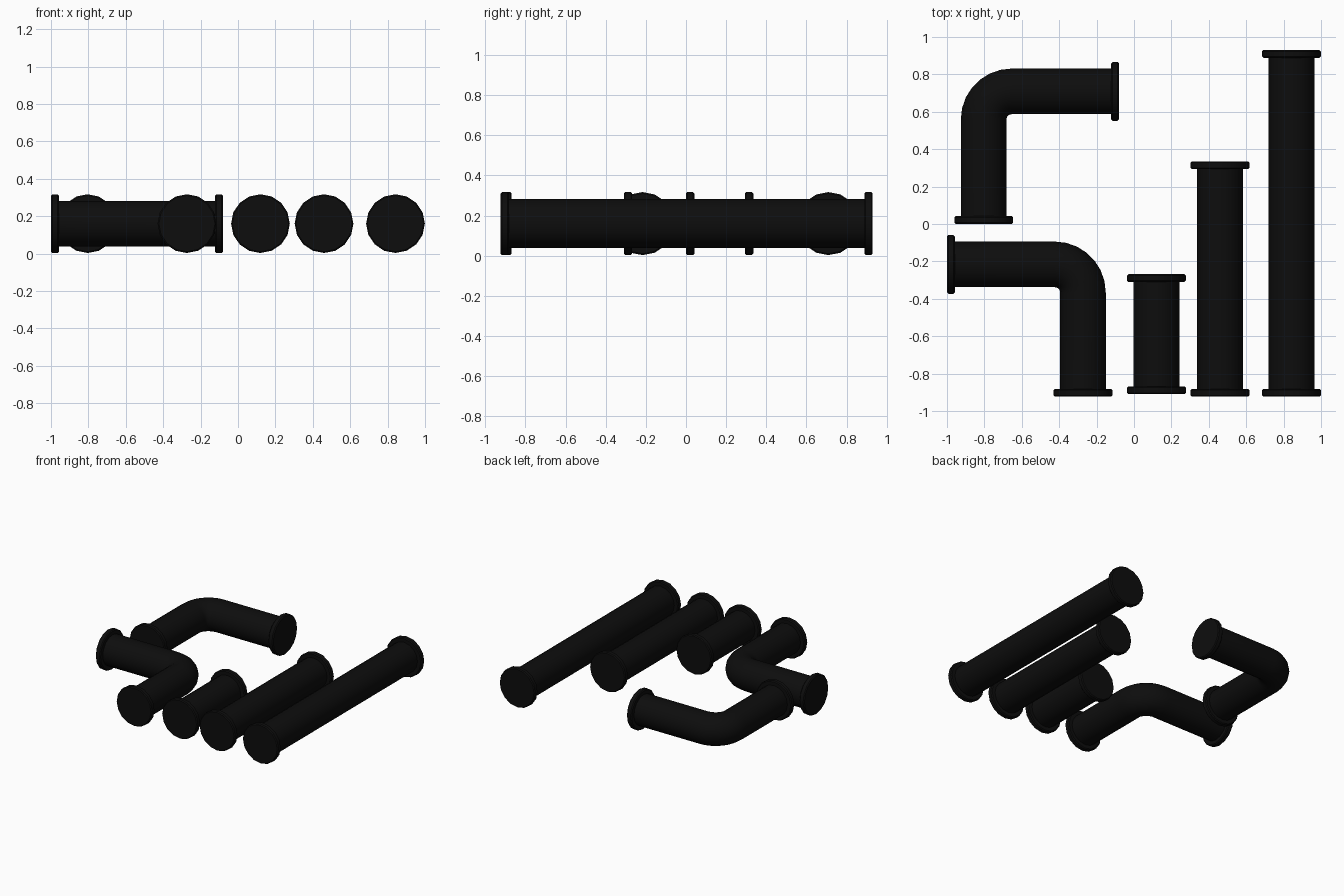
import bpy
import bmesh
from math import sin, cos, pi, radians
from mathutils import Vector

SIDES = 16
AXIS_Z = 0.16
TUBE_R = 0.122
FLANGE_R = 0.157
FLANGE_T = 0.042
EDGE = 0.007
BEND_R = 0.15
BEND_STEPS = 7

cube = bpy.data.objects.get("Cube")
if cube:
    bpy.data.objects.remove(cube, do_unlink=True)

black = bpy.data.materials.new("black_iron")
black.use_nodes = True
colour = (0.004, 0.004, 0.004, 1)
black.diffuse_color = colour
black.node_tree.nodes["Principled BSDF"].inputs["Base Color"].default_value = colour


def sweep(name, rings):
    """Skin a capped round body through rings of (centre, tangent, radius)."""
    bm = bmesh.new()
    up = Vector((0, 0, 1))
    loops = []
    for centre, tangent, radius in rings:
        side = tangent.cross(up).normalized()
        angles = [2 * pi * i / SIDES for i in range(SIDES)]
        loops.append([bm.verts.new(centre + radius * (side * cos(a) + up * sin(a)))
                      for a in angles])
    for a, b in zip(loops, loops[1:]):
        for i in range(SIDES):
            j = (i + 1) % SIDES
            bm.faces.new((a[i], a[j], b[j], b[i]))
    bm.faces.new(loops[0])
    bm.faces.new(loops[-1])
    bmesh.ops.recalc_face_normals(bm, faces=bm.faces)
    mesh = bpy.data.meshes.new(name)
    bm.to_mesh(mesh)
    bm.free()
    mesh.materials.append(black)
    obj = bpy.data.objects.new(name, mesh)
    bpy.context.collection.objects.link(obj)
    bpy.ops.object.select_all(action="DESELECT")
    obj.select_set(True)
    bpy.context.view_layer.objects.active = obj
    bpy.ops.object.shade_smooth_by_angle(angle=radians(35))


def flange(name, end, inward):
    """Disc with a softened rim, its outer face at the pipe end."""
    profile = [(0, FLANGE_R - EDGE), (EDGE, FLANGE_R),
               (FLANGE_T - EDGE, FLANGE_R), (FLANGE_T, FLANGE_R - EDGE)]
    sweep(name, [(end + inward * d, inward, r) for d, r in profile])


def pipe(name, start, end, corner=None):
    """Flanged pipe, straight or with a rounded right-angle corner."""
    start, end = (Vector((*p, AXIS_Z)) for p in (start, end))
    mid = Vector((*corner, AXIS_Z)) if corner else (start + end) / 2
    d1, d2 = (mid - start).normalized(), (end - mid).normalized()
    inset = FLANGE_T / 2
    rings = [(start + d1 * inset, d1, TUBE_R)]
    if corner:
        pivot = mid + (d2 - d1) * BEND_R
        for k in range(BEND_STEPS + 1):
            a = pi / 2 * k / BEND_STEPS
            rings.append((pivot + BEND_R * (d1 * sin(a) - d2 * cos(a)),
                          d1 * cos(a) + d2 * sin(a), TUBE_R))
    rings.append((end - d2 * inset, d2, TUBE_R))
    sweep(name + "_tube", rings)
    flange(name + "_start_flange", start, d1)
    flange(name + "_end_flange", end, -d2)


# Straight pipes in three lengths
pipe("short_pipe", (0.12, -0.91), (0.12, -0.268))
pipe("medium_pipe", (0.46, -0.923), (0.46, 0.335))
pipe("long_pipe", (0.842, -0.923), (0.842, 0.93))

# Two elbow pipes
pipe("back_elbow", (-0.804, 0.0), (-0.08, 0.709), corner=(-0.804, 0.709))
pipe("front_elbow", (-1.0, -0.216), (-0.273, -0.923), corner=(-0.273, -0.216))
